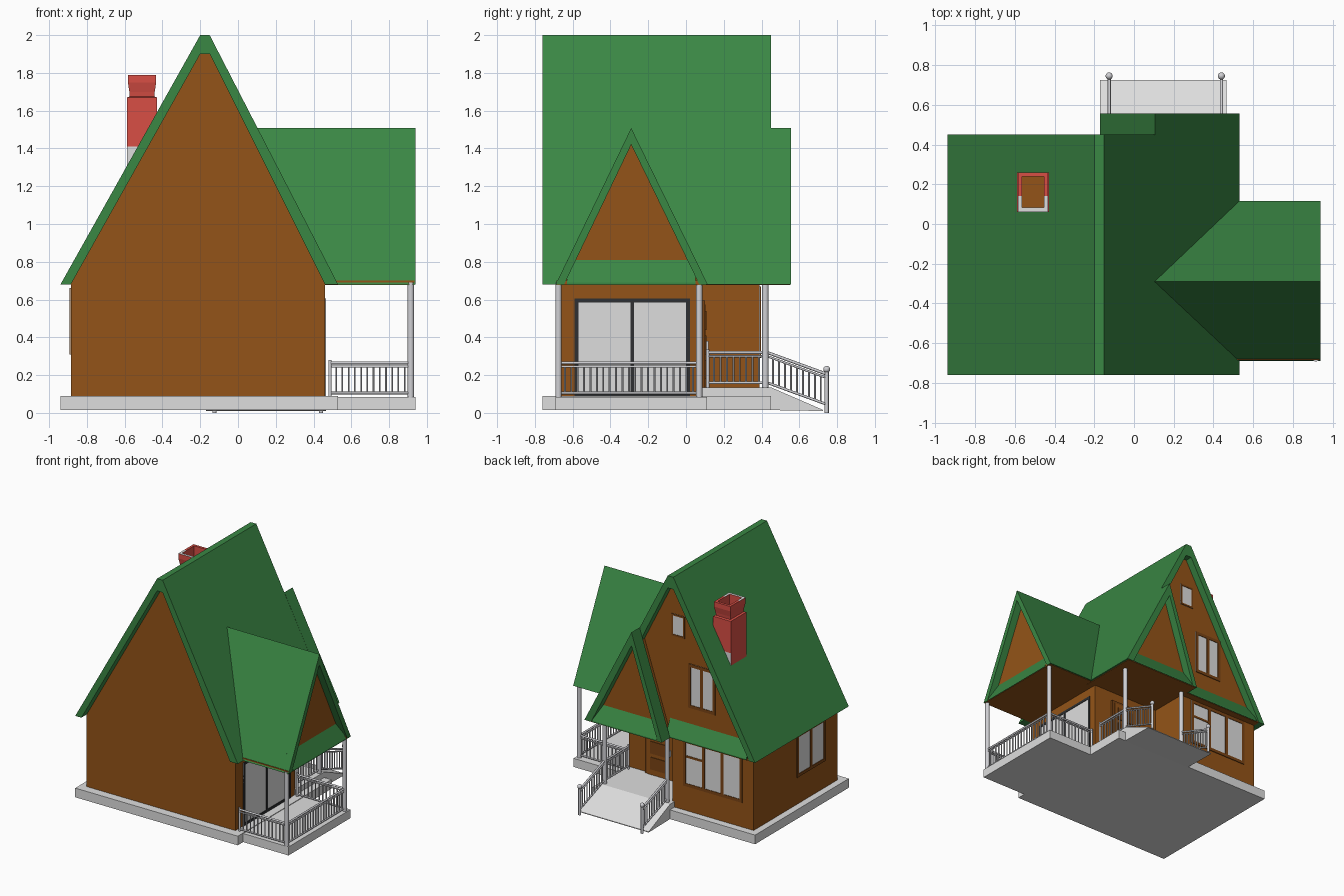
import bpy, bmesh, math
from mathutils import Vector

if "Cube" in bpy.data.objects:
    bpy.data.objects.remove(bpy.data.objects["Cube"])


def material(name, rgb):
    m = bpy.data.materials.new(name)
    lin = [(c / 255 / 12.92) if c < 11 else ((c / 255 + 0.055) / 1.055) ** 2.4 for c in rgb]
    m.diffuse_color = (*lin, 1)
    m.use_nodes = True
    m.node_tree.nodes["Principled BSDF"].inputs["Base Color"].default_value = m.diffuse_color
    return m


GREEN = material("roof green", (58, 135, 68))
BROWN = material("wall brown", (148, 84, 24))
TRIM = material("trim dark brown", (122, 68, 20))
RED = material("chimney red", (217, 79, 69))
STONE = material("base light grey", (222, 222, 222))
METAL = material("rail grey", (208, 208, 212))
GLASS = material("glass grey", (222, 222, 222))
DARK = material("door frame dark grey", (46, 48, 50))


def finish(name, bm, *mats):
    bmesh.ops.recalc_face_normals(bm, faces=bm.faces)
    me = bpy.data.meshes.new(name)
    bm.to_mesh(me)
    bm.free()
    for m in mats:
        me.materials.append(m)
    ob = bpy.data.objects.new(name, me)
    bpy.context.collection.objects.link(ob)
    return ob


def prism(name, pts, axis, a, b, mat, cut=None):
    """Extrude a (horizontal, z) profile along the x or y axis from a to b.
    cut = (point, normal) trims away the side behind a plane."""
    bm = bmesh.new()
    place = (lambda u, z, w: (u, w, z)) if axis == "y" else (lambda u, z, w: (w, u, z))
    lo = [bm.verts.new(place(u, z, a)) for u, z in pts]
    hi = [bm.verts.new(place(u, z, b)) for u, z in pts]
    bm.faces.new(lo)
    bm.faces.new(hi)
    for i in range(len(pts)):
        j = (i + 1) % len(pts)
        bm.faces.new((lo[i], lo[j], hi[j], hi[i]))
    bmesh.ops.recalc_face_normals(bm, faces=bm.faces)
    if cut:
        bmesh.ops.bisect_plane(bm, geom=bm.verts[:] + bm.edges[:] + bm.faces[:],
                               plane_co=cut[0], plane_no=cut[1], clear_inner=True)
    return finish(name, bm, mat)


def box(name, x0, x1, y0, y1, z0, z1, mat):
    return prism(name, [(x0, z0), (x1, z0), (x1, z1), (x0, z1)], "y", y0, y1, mat)


def add_rod(bm, p, q, r, n=8):
    p, q = Vector(p), Vector(q)
    d = q - p
    mat = d.to_track_quat("Z", "Y").to_matrix().to_4x4()
    mat.translation = (p + q) / 2
    bmesh.ops.create_cone(bm, cap_ends=True, segments=n, radius1=r, radius2=r,
                          depth=d.length, matrix=mat)


def smooth(ob):
    bpy.context.view_layer.objects.active = ob
    ob.select_set(True)
    bpy.ops.object.shade_smooth_by_angle(angle=math.radians(50))
    ob.select_set(False)


def railing(name, p, q):
    """Three rails and balusters above the floor line p-q."""
    p, q = Vector(p), Vector(q)
    bm = bmesh.new()
    for h, r in ((0.015, 0.007), (0.155, 0.006), (0.175, 0.008)):
        up = Vector((0, 0, h))
        add_rod(bm, p + up, q + up, r)
    n = max(3, round((q - p).length / 0.034))
    for i in range(1, n):
        c = p.lerp(q, i / n)
        add_rod(bm, c + Vector((0, 0, 0.015)), c + Vector((0, 0, 0.155)), 0.005, 6)
    smooth(finish(name, bm, METAL))


def post(name, x, y, z0, z1, r, ball=0):
    bm = bmesh.new()
    add_rod(bm, (x, y, z0), (x, y, z1), r, 16)
    ob = finish(name, bm, METAL)
    if ball:
        bm = bmesh.new()
        bmesh.ops.create_uvsphere(bm, u_segments=16, v_segments=8, radius=ball)
        bmesh.ops.translate(bm, verts=bm.verts, vec=(x, y, z1 + ball * 0.6))
        smooth(finish(name + "_ball", bm, METAL))
    smooth(ob)


def window(name, axis, w, out, u0, u1, z0, z1, panes, frame, t=0.025, transom=False):
    """Framed glass on a wall at coordinate w along axis; out is the outward sign."""
    def plate(n, a0, a1, b0, b1, d, m):
        lo, hi = sorted((w - out * 0.003, w + out * d))
        prism(n, [(a0, b0), (a1, b0), (a1, b1), (a0, b1)], axis, lo, hi, m)
    plate(name + "_glass", u0, u1, z0, z1, 0.002, GLASS)
    for a in (z0, z1 - t):
        plate(name + "_rail", u0, u1, a, a + t, 0.006, frame)
    step = (u1 - u0 - t) / panes
    for i in range(panes + 1):
        plate(name + "_stile", u0 + i * step, u0 + i * step + t, z0, z1, 0.006, frame)
    if transom:
        zt = z0 + (z1 - z0) * 0.62
        plate(name + "_transom", u1 - step, u1, zt, zt + t * 0.7, 0.005, frame)


# Base slabs, entry floor and ramp
box("base_slab", -0.94, 0.53, -0.76, 0.45, 0.015, 0.09, STONE)
box("porch_slab", 0.50, 0.94, -0.69, 0.11, 0.015, 0.085, STONE)
box("entry_floor", -0.17, 0.465, 0.07, 0.45, 0.02, 0.135, STONE)
prism("entry_ramp", [(0.44, 0.015), (0.725, 0.01), (0.725, 0.016), (0.45, 0.135), (0.44, 0.135)],
      "x", -0.17, 0.465, STONE)

# Walls
box("left_walls", -0.885, -0.15, -0.69, 0.39, 0.08, 0.70, BROWN)
box("right_walls", -0.16, 0.46, -0.69, 0.08, 0.08, 0.70, BROWN)
prism("main_gable_wall", [(-0.88, 0.69), (0.46, 0.69), (-0.15, 1.91), (-0.2, 1.91)],
      "y", -0.69, 0.39, BROWN)
prism("porch_gable_wall", [(-0.645, 0.69), (-0.29, 1.43), (0.065, 0.69)], "x", 0.15, 0.88, BROWN)
prism("entry_gable_wall", [(-0.13, 0.69), (0.105, 1.41), (0.47, 0.69)], "y", 0.2, 0.49, BROWN)

# Soffits under the porches and eaves
box("porch_ceiling", 0.4, 0.935, -0.685, 0.105, 0.677, 0.70, BROWN)
box("entry_ceiling", -0.16, 0.515, 0.05, 0.55, 0.676, 0.69, BROWN)
box("back_soffit", -0.885, -0.15, 0.37, 0.445, 0.677, 0.69, BROWN)

# Roofs; the porch roof is trimmed along the main slope
slope_normal = (1.32, 0, 0.68)
prism("main_roof", [(-0.94, 0.68), (-0.2, 2), (-0.15, 2), (0.53, 0.68), (0.46, 0.68),
                    (-0.15, 1.9), (-0.2, 1.9), (-0.885, 0.68)], "y", -0.76, 0.45, GREEN)
prism("porch_roof", [(-0.69, 0.68), (-0.29, 1.508), (0.115, 0.68), (0.07, 0.68),
                     (-0.29, 1.42), (-0.645, 0.68)], "x", 0.05, 0.94, GREEN,
      cut=((0.52, 0, 0.68), slope_normal))
prism("entry_roof", [(-0.17, 0.68), (0.105, 1.508), (0.53, 0.68), (0.47, 0.68),
                     (0.105, 1.40), (-0.13, 0.68)], "y", 0.449, 0.555, GREEN)

# Sloping skirts under the gables
prism("porch_skirt", [(0.94, 0.68), (0.94, 0.69), (0.88, 0.81), (0.87, 0.68)],
      "y", -0.63, 0.05, GREEN)
prism("entry_skirt", [(0.555, 0.68), (0.555, 0.69), (0.49, 0.81), (0.48, 0.68)],
      "x", -0.12, 0.46, GREEN)
prism("main_skirt", [(0.45, 0.68), (0.45, 0.69), (0.39, 0.81), (0.38, 0.68)],
      "x", -0.86, -0.13, GREEN)

# Chimney: lofted square rings, pale foot and pale front rim
rings = [(0.08, 0.10, 1.22), (0.08, 0.10, 1.41), (0.08, 0.10, 1.67), (0.065, 0.085, 1.675),
         (0.067, 0.088, 1.70), (0.075, 0.099, 1.75), (0.075, 0.099, 1.79),
         (0.055, 0.078, 1.79), (0.055, 0.078, 1.62)]
bm = bmesh.new()
loops = [[bm.verts.new((-0.508 + sx * hx, 0.16 + sy * hy, z))
          for sx, sy in ((-1, -1), (1, -1), (1, 1), (-1, 1))] for hx, hy, z in rings]
for a, b in zip(loops, loops[1:]):
    for i in range(4):
        j = (i + 1) % 4
        bm.faces.new((a[i], a[j], b[j], b[i]))
bm.faces.new(loops[0])
bm.faces.new(loops[-1])
bmesh.ops.bisect_plane(bm, geom=bm.verts[:] + bm.edges[:] + bm.faces[:],
                       plane_co=(0, 0.14, 0), plane_no=(0, 1, 0))
bm.normal_update()
for f in bm.faces:
    c = f.calc_center_median()
    if all(v.co.z < 1.63 for v in f.verts):
        f.material_index = 2 if c.z > 1.6 else int(abs(f.normal.y) > 0.5)
    elif c.z > 1.785 and c.y < 0.14:
        f.material_index = 1
finish("chimney", bm, RED, STONE, BROWN)

# Windows and doors
window("patio_door", "x", 0.46, 1, -0.59, 0.02, 0.09, 0.605, 2, DARK, 0.02)
window("back_window", "y", 0.39, 1, -0.785, -0.25, 0.29, 0.67, 3, TRIM, transom=True)
window("upper_window", "y", 0.39, 1, -0.54, -0.295, 0.94, 1.30, 2, TRIM)
window("attic_window", "y", 0.39, 1, -0.265, -0.145, 1.49, 1.67, 1, TRIM, 0.014)
window("left_window", "x", -0.885, -1, -0.535, -0.165, 0.31, 0.66, 2, TRIM)
box("entry_door_frame", 0.03, 0.30, 0.07, 0.10, 0.13, 0.595, TRIM)
box("entry_door", 0.05, 0.28, 0.07, 0.104, 0.13, 0.575, BROWN)
for i in range(3):
    z = 0.18 + i * 0.13
    box("door_panel", 0.10, 0.25, 0.10, 0.109, z, z + 0.10, TRIM)
box("door_handle", 0.065, 0.08, 0.10, 0.12, 0.33, 0.38, METAL)

# Porch pillars and posts
for y in (-0.675, 0.07):
    post("porch_pillar", 0.915, y, 0.08, 0.69, 0.017)
    post("porch_rail_post", 0.487, y, 0.08, 0.28, 0.009)
    railing("porch_side_railing", (0.487, y, 0.09), (0.915, y, 0.09))
railing("porch_front_railing", (0.915, -0.675, 0.09), (0.915, 0.07, 0.09))
post("entry_rail_post", 0.44, 0.115, 0.13, 0.335, 0.009)
railing("entry_side_railing", (0.44, 0.115, 0.145), (0.44, 0.42, 0.145))

# Entry pillars and ramp railings on both sides
for x in (-0.125, 0.44):
    post("entry_pillar", x, 0.42, 0.13, 0.69, 0.017)
    post("ramp_post", x, 0.745, 0.0, 0.22, 0.011, 0.018)
    railing("ramp_railing", (x, 0.43, 0.145), (x, 0.745, 0.03))
